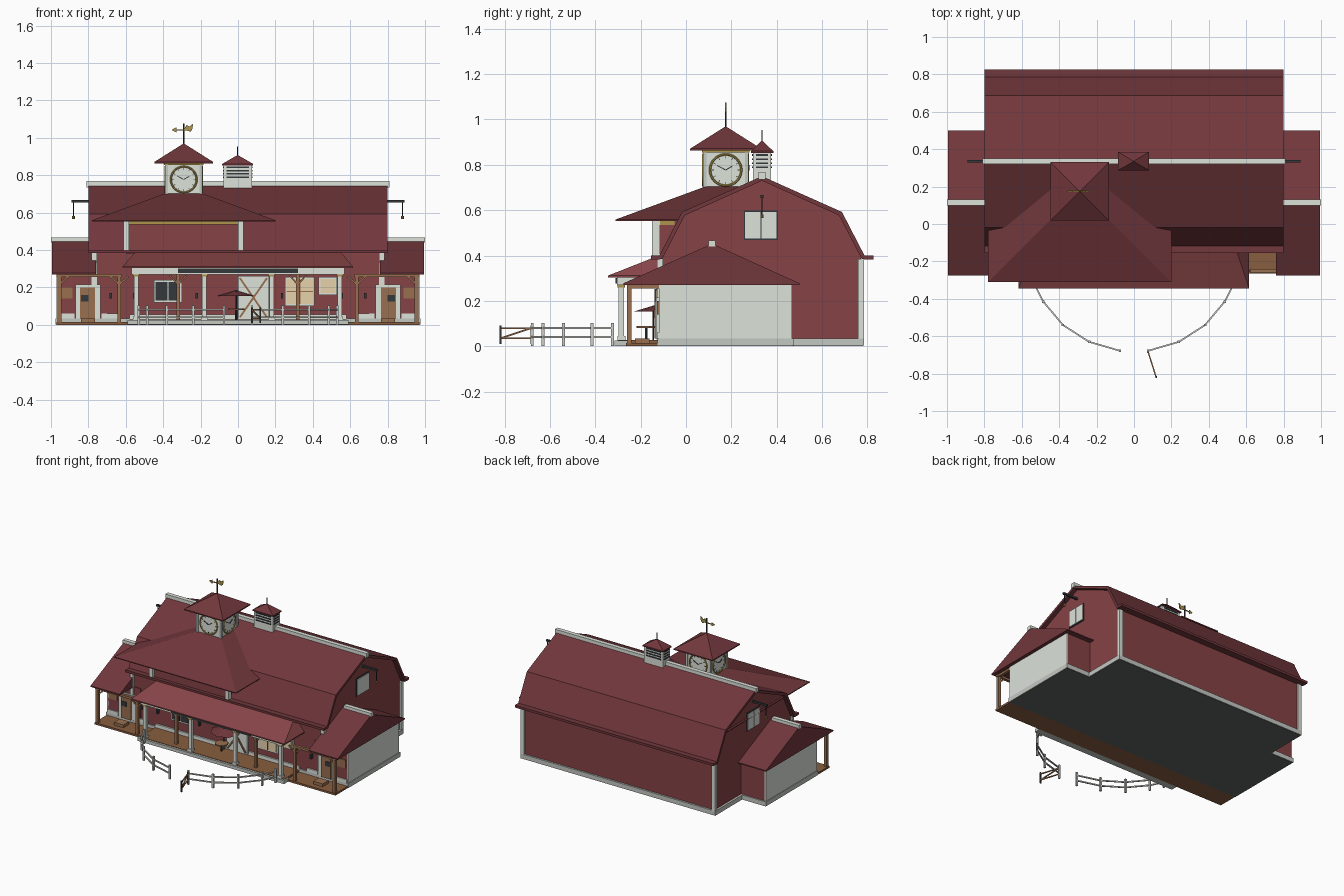
import bpy, bmesh, math
from mathutils import Vector, Matrix

if "Cube" in bpy.data.objects:
    bpy.data.objects.remove(bpy.data.objects["Cube"])

COL = dict(wall=(.24, .055, .06), roof=(.165, .038, .045), porch=(.25, .06, .065), white=(.72, .76, .70),
           stone=(.55, .58, .54), gold=(.42, .30, .07), wood=(.32, .16, .08), dark=(.035, .04, .045),
           deck=(.25, .11, .05), floor=(.12, .13, .125), lit=(.8, .65, .4), fence=(.6, .62, .58))
MATS = {}
for key, c in COL.items():
    MATS[key] = bpy.data.materials.new(key)
    MATS[key].diffuse_color = (*c, 1)


def finish(name, bm, col):
    bmesh.ops.recalc_face_normals(bm, faces=bm.faces[:])
    me = bpy.data.meshes.new(name)
    bm.to_mesh(me)
    bm.free()
    me.materials.append(MATS[col])
    ob = bpy.data.objects.new(name, me)
    bpy.context.collection.objects.link(ob)
    return ob


def boxes(name, col, *spans):
    bm = bmesh.new()
    for x0, x1, y0, y1, z0, z1 in spans:
        m = Matrix.Translation(((x0+x1)/2, (y0+y1)/2, (z0+z1)/2)) @ Matrix.Diagonal((abs(x1-x0), abs(y1-y0), abs(z1-z0), 1))
        bmesh.ops.create_cube(bm, size=1, matrix=m)
    return finish(name, bm, col)


def bars(name, col, r, pairs, n=4):
    bm = bmesh.new()
    for p, q in pairs:
        p, q = Vector(p), Vector(q)
        m = Matrix.Translation((p+q)/2) @ (q-p).to_track_quat('Z', 'Y').to_matrix().to_4x4() @ Matrix.Rotation(math.pi/n, 4, 'Z')
        bmesh.ops.create_cone(bm, cap_ends=True, segments=n, radius1=r, radius2=r, depth=(q-p).length, matrix=m)
    return finish(name, bm, col)


def prism(name, col, pts, a, b, axis='x'):
    bm = bmesh.new()
    at = (lambda p, t: (t, *p)) if axis == 'x' else (lambda p, t: (p[0], t, p[1]))
    f = bm.faces.new([bm.verts.new(at(p, a)) for p in pts])
    ext = bmesh.ops.extrude_face_region(bm, geom=[f])['geom']
    bmesh.ops.translate(bm, verts=[v for v in ext if isinstance(v, bmesh.types.BMVert)],
                        vec=Vector(at((0, 0), b-a)))
    return finish(name, bm, col)


def hip(name, col, base, top, z0, z1, lip=.008):
    # hipped roof between a lower and an upper rectangle, with a thin eave edge
    bm = bmesh.new()
    for (x0, x1, y0, y1), z in ((base, z0), (base, z0+lip), (top, z1)):
        for x, y in ((x0, y0), (x1, y0), (x1, y1), (x0, y1)):
            bm.verts.new((x, y, z))
    bm.verts.ensure_lookup_table()
    v = bm.verts
    bm.faces.new(v[0:4])
    bm.faces.new(v[8:12])
    for k in (0, 4):
        for i in range(4):
            j = (i+1) % 4
            bm.faces.new((v[k+i], v[k+j], v[k+4+j], v[k+4+i]))
    bmesh.ops.remove_doubles(bm, verts=bm.verts[:], dist=1e-5)
    return finish(name, bm, col)


S = (-1, 1)
# main barn body, gambrel roof shell, gutters and ridge
prism('barn_walls', 'wall', [(-.115, .03), (-.115, .38), (-.01, .575), (.335, .73), (.68, .575), (.772, .39), (.772, .03)], -.77, .77)
prism('barn_roof', 'roof', [(-.125, .385), (-.018, .592), (.335, .75), (.688, .592), (.795, .385),
                            (.775, .385), (.675, .577), (.335, .73), (-.005, .577), (-.105, .385)], -.8, .8)
boxes('eave_gutters', 'roof', (-.8, .8, -.155, -.115, .383, .4), (-.8, .8, .785, .827, .383, .4))
boxes('ridge_cap', 'white', (-.81, .81, .32, .35, .735, .768))
boxes('corner_boards', 'white', *[(s*.755, s*.782, y-.013, y+.013, .03, .385) for s in S for y in (-.115, .772)])
boxes('barn_base', 'stone', (-.785, .785, -.125, .785, .002, .035), (-.975, .975, -.125, .475, .002, .035))
boxes('floor', 'floor', (-.78, .78, -.12, .78, 0, .004), (-.97, .97, -.12, .47, 0, .004))

# side wings
for s in S:
    boxes('wing_walls', 'wall', (s*.7, s*.962, -.12, .465, .03, .275))
    boxes('wing_end_panel', 'white', (s*.96, s*.97, -.12, .467, .03, .275))
    prism('wing_roof', 'roof', [(-.275, .27), (-.275, .278), (.115, .452), (.5, .278), (.5, .27)], s*.76, s*.995)
    boxes('wing_ridge_cap', 'white', (s*.78, s, .1, .13, .44, .467))
    # gable window
    boxes('gable_window_frame', 'dark', (s*.765, s*.775, .255, .405, .468, .598))
    boxes('gable_window_panes', 'white', *[(s*.77, s*.78, y, y+.067, .475, .591) for y in (.261, .332)])
    # hay hoist beam, rope and hook
    boxes('hoist_beam', 'dark', (s*.76, s*.89, .328, .342, .654, .667))
    bars('hoist_rope', 'dark', .003, [((s*.88, .335, .66), (s*.88, .335, .58))], 6)
    bars('hoist_weight', 'gold', .008, [((s*.88, .335, .565), (s*.88, .335, .582))], 8)
    # wing door, frame, step and siding panels
    boxes('wing_door_frame', 'white', (s*.735, s*.87, -.132, -.118, .035, .215))
    boxes('wing_door', 'wood', (s*.765, s*.845, -.14, -.13, .035, .2))
    boxes('wing_door_window', 'dark', (s*.8, s*.84, -.143, -.135, .125, .16))
    boxes('door_step', 'wood', (s*.765, s*.84, -.225, -.16, .012, .035))
    boxes('wing_wood_panel', 'wood', (s*.885, s*.955, -.127, -.118, .14, .2))
    boxes('wing_wainscot', 'white', (s*.875, s*.965, -.128, -.118, .035, .06), (s*.64, s*.73, -.128, -.118, .035, .06))
    # wing porch posts, beam and braces
    boxes('wing_porch_posts', 'wood', *[(s*x-.01, s*x+.01, -.26, -.24, .01, .27) for x in (.955, .635)])
    boxes('wing_porch_beam', 'wood', (s*.62, s*.97, -.26, -.24, .255, .272), (s*.945, s*.965, -.25, -.12, .255, .272))
    bars('post_braces', 'wood', .007, [((s*.955, -.25, .215), (s*.905, -.25, .26)), ((s*.635, -.25, .215), (s*.685, -.25, .26)),
                                       ((s*.635, -.25, .215), (s*.585, -.25, .26))])
boxes('wing_decks', 'deck', (-.97, .97, -.265, -.12, 0, .014))

# central porch
boxes('porch_slab', 'stone', (-.59, .59, -.315, -.255, .001, .025))
boxes('porch_planks', 'deck', (-.58, .58, -.3, -.12, .01, .028))
hip('porch_roof', 'porch', (-.617, .615, -.345, -.1), (-.55, .55, -.15, -.1), .303, .388)
boxes('porch_beam', 'white', (-.57, .57, -.305, -.265, .27, .305), *[(s*.53, s*.57, -.3, -.12, .27, .305) for s in S])
boxes('porch_fascia_board', 'dark', (-.32, .32, -.312, -.3, .277, .3))
COLS = (-.545, -.18, .18, .545)
boxes('porch_columns', 'white', *[(x-.012, x+.012, -.297, -.273, .02, .27) for x in COLS])
boxes('column_bases', 'white', *[(x-.017, x+.017, -.303, -.267, .02, .045) for x in COLS])
boxes('column_capitals', 'gold', *[(x-.016, x+.016, -.302, -.268, .258, .27) for x in COLS])
boxes('porch_inner_posts', 'wood', *[(x-.009, x+.009, -.26, -.242, .02, .27) for x in (-.32, .32)])
bars('inner_post_braces', 'wood', .006, [((x, -.25, .215), (x+d, -.25, .265)) for x in (-.32, .32) for d in (-.045, .045)])

# front wall details under the porch
boxes('barn_door', 'white', (.0, .165, -.13, -.115, .03, .26))
bars('barn_door_braces', 'wood', .007, [((.01, -.133, .04), (.155, -.133, .25)), ((.155, -.133, .04), (.01, -.133, .25))])
boxes('window_frames', 'white', (.25, .41, -.128, -.115, .1, .255), (.43, .53, -.128, -.115, .16, .255), (-.45, -.3, -.128, -.115, .12, .24))
boxes('window_panes', 'lit', (.26, .40, -.132, -.12, .11, .245), (.44, .52, -.132, -.12, .17, .245))
boxes('window_dark_panes', 'dark', (-.44, -.378, -.132, -.12, .13, .23), (-.372, -.31, -.132, -.12, .13, .23))
boxes('window_bars', 'wood', (.26, .40, -.135, -.125, .175, .182), (.327, .333, -.135, -.125, .11, .245))
boxes('wall_lanterns', 'dark', *[(x-.006, x+.006, -.14, -.118, .14, .17) for x in (-.68, -.555, -.22, .235, .555, .68)])
boxes('front_skirting', 'white', (-.58, -.01, -.127, -.115, .03, .055), (.175, .58, -.127, -.115, .03, .055))
# parasol with a table
bm = bmesh.new()
bmesh.ops.create_cone(bm, cap_ends=True, segments=8, radius1=.105, radius2=.005, depth=.03, matrix=Matrix.Translation((-.01, -.125, .168)))
finish('parasol', bm, 'roof')
bars('parasol_pole', 'dark', .004, [((-.01, -.145, .02), (-.01, -.145, .18))], 6)
bars('parasol_table', 'wood', .045, [((-.01, -.175, .08), (-.01, -.175, .088))], 12)
bars('table_leg', 'dark', .006, [((-.01, -.175, .02), (-.01, -.175, .08))], 6)

# dormer below the tower
boxes('dormer_wall', 'wall', (-.6, .022, -.13, .1, .38, .556))
boxes('dormer_posts', 'white', (-.612, -.582, -.15, -.115, .39, .556), (.0, .03, -.15, -.115, .39, .556))
boxes('dormer_frieze', 'gold', (-.582, 0, -.14, -.12, .535, .556), (-.606, -.59, -.115, -.05, .535, .556), (.01, .028, -.115, -.05, .535, .556))
hip('dormer_roof', 'roof', (-.78, .2, -.31, .67), (-.32, -.26, .15, .21), .553, .728, .006)

# clock tower
TX, TY = -.29, .175
boxes('tower_body', 'white', (TX-.095, TX+.095, TY-.095, TY+.095, .64, .86))
boxes('tower_corners', 'stone', *[(TX+a*.085, TX+a*.101, TY+b*.085, TY+b*.101, .69, .855) for a in S for b in S])
boxes('tower_cornice', 'gold', (TX-.105, TX+.105, TY-.105, TY+.105, .854, .868))
hip('tower_roof', 'roof', (TX-.157, TX+.157, TY-.157, TY+.157), (TX, TX, TY, TY), .863, .97)
for k in range(4):
    a = k*math.pi/2
    n, t = Vector((math.sin(a), -math.cos(a), 0)), Vector((math.cos(a), math.sin(a), 0))
    c, up = Vector((TX, TY, .777)), Vector((0, 0, 1))
    bars('clock_face', 'white', .068, [(c+n*.09, c+n*.099)], 32)
    bpy.ops.mesh.primitive_torus_add(location=c+n*.099, rotation=(math.pi/2, 0, a), major_radius=.069,
                                     minor_radius=.005, major_segments=32, minor_segments=6)
    ring = bpy.context.object
    ring.name = 'clock_ring'
    ring.data.materials.append(MATS['gold'])
    bars('clock_hands', 'dark', .003, [(c+n*.102, c+n*.102-t*.037+up*.02), (c+n*.102, c+n*.102+t*.03+up*.018)])
    marks = [t*math.sin(i*math.pi/6)+up*math.cos(i*math.pi/6) for i in range(12)]
    bars('clock_marks', 'dark', .002, [(c+n*.1+m*.052, c+n*.1+m*.062) for m in marks])

# weather vane
bars('vane_pole', 'dark', .004, [((TX, TY, .95), (TX, TY, 1.075))], 8)
bars('vane_arrow', 'gold', .004, [((-.335, TY, 1.042), (-.245, TY, 1.042))])
prism('vane_head', 'gold', [(-.355, 1.042), (-.33, 1.056), (-.33, 1.028)], TY-.003, TY+.003, 'y')
prism('vane_tail', 'gold', [(-.29, 1.045), (-.275, 1.068), (-.26, 1.06), (-.24, 1.076), (-.243, 1.05), (-.255, 1.032)], TY-.003, TY+.003, 'y')

# louvred cupola
boxes('cupola_body', 'white', (-.078, .074, .295, .375, .7, .86))
boxes('cupola_louvres', 'dark', *[(-.062, .058, .291, .379, z, z+.008) for z in (.785, .803, .821, .839)],
      *[(-.081, .077, .308, .362, z, z+.008) for z in (.785, .803, .821, .839)])
hip('cupola_roof', 'roof', (-.085, .081, .287, .385), (-.004, .0, .333, .337), .852, .907)
bars('cupola_spike', 'dark', .003, [((-.002, .335, .9), (-.002, .335, .953))], 6)

# curved paddock fence and open gate
for s in S:
    path = [(s*x, y) for x, y in ((.53, -.325), (.485, -.415), (.38, -.54), (.24, -.63), (.075, -.678))]
    bars('fence_posts', 'fence', .009, [((x, y, 0), (x, y, .102)) for x, y in path])
    bars('fence_rails', 'fence', .006, [((*p, z), (*q, z)) for p, q in zip(path, path[1:]) for z in (.04, .08)])
g0, g1 = (.075, -.682), (.118, -.818)
bars('gate', 'wood', .005, [((*g0, z), (*g1, z)) for z in (.035, .08)] + [((*g0, .08), (*g1, .035))])
bars('gate_ends', 'dark', .006, [((*g, .01), (*g, .092)) for g in (g0, g1)])

for m in bpy.data.materials:
    if m.users and not m.is_grease_pencil:
        m.use_nodes = True
        m.node_tree.nodes["Principled BSDF"].inputs["Base Color"].default_value = m.diffuse_color
